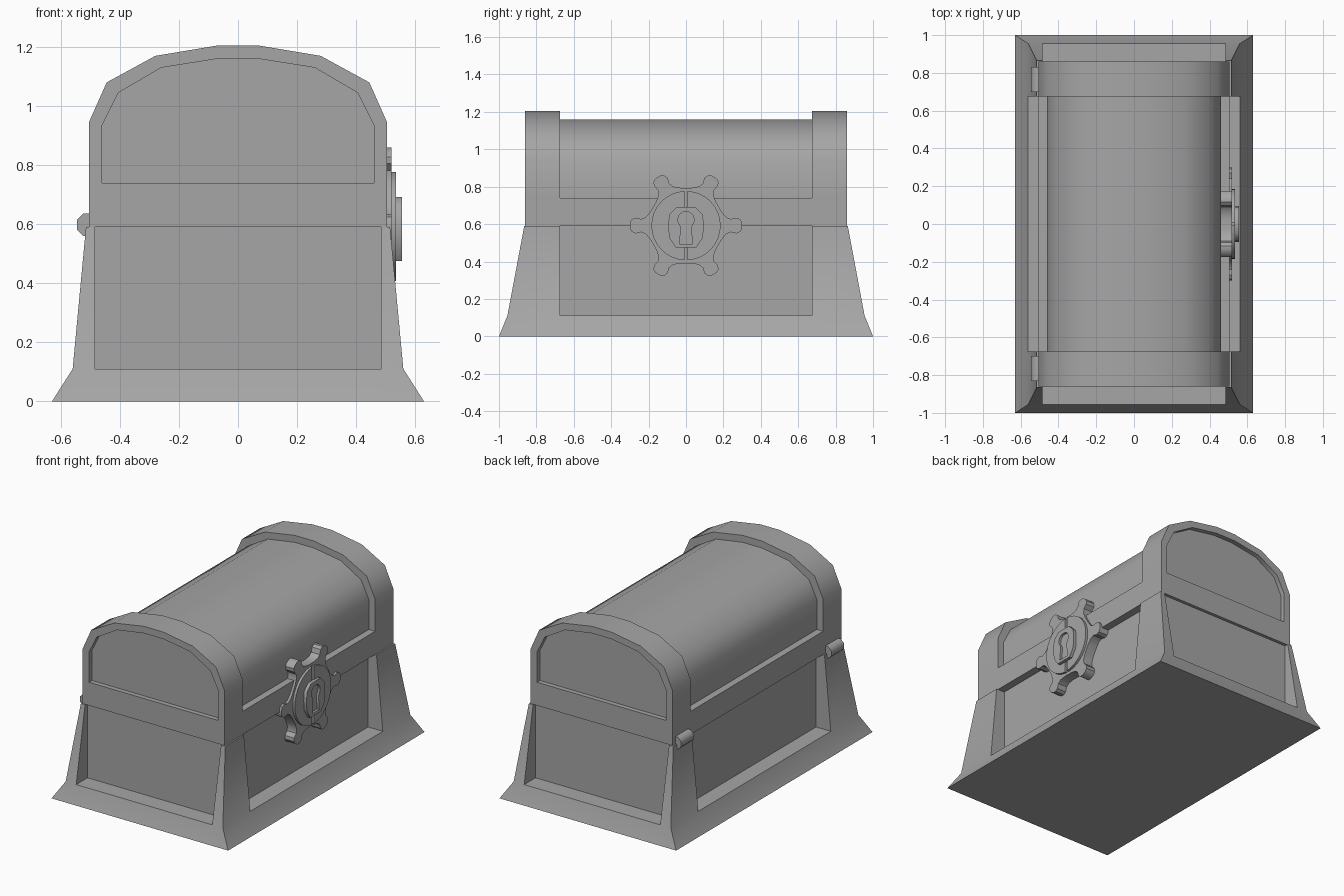
import bpy, bmesh
from math import sin, cos, pi, radians
from mathutils import Vector

cube = bpy.data.objects.get("Cube")
if cube:
    bpy.data.objects.remove(cube, do_unlink=True)

grey = bpy.data.materials.new("plain_grey")
grey.use_nodes = True
grey.diffuse_color = (0.38, 0.38, 0.38, 1)
grey.node_tree.nodes["Principled BSDF"].inputs["Base Color"].default_value = grey.diffuse_color


def loft(name, sections, angle=30):
    """Skin closed loops of equal length, cap both ends, merge repeated points."""
    bm = bmesh.new()
    rings = [[bm.verts.new(p) for p in s] for s in sections]
    n = len(rings[0])
    for a, b in zip(rings, rings[1:]):
        for i in range(n):
            j = (i + 1) % n
            bm.faces.new((a[i], a[j], b[j], b[i]))
    bm.faces.new(rings[0])
    bm.faces.new(rings[-1])
    bmesh.ops.remove_doubles(bm, verts=bm.verts, dist=1e-5)
    bmesh.ops.recalc_face_normals(bm, faces=bm.faces)
    mesh = bpy.data.meshes.new(name)
    bm.to_mesh(mesh)
    bm.free()
    mesh.materials.append(grey)
    ob = bpy.data.objects.new(name, mesh)
    bpy.context.collection.objects.link(ob)
    bpy.ops.object.select_all(action='DESELECT')
    ob.select_set(True)
    bpy.context.view_layer.objects.active = ob
    bpy.ops.object.shade_smooth_by_angle(angle=radians(angle))
    return ob


# Chest body: flared skirt, four corner posts, recessed side panels
PANEL_Y, PANEL_X = 0.675, 0.485


def body_section(z, x, y, recessed):
    px, py = (0.455, 0.84) if recessed else (x, y)
    q = [(px, PANEL_Y), (x, PANEL_Y), (x, y), (PANEL_X, y), (PANEL_X, py)]
    loop = (q + [(-a, b) for a, b in reversed(q)]
            + [(-a, -b) for a, b in q] + [(a, -b) for a, b in reversed(q)])
    return [(a, b, z) for a, b in loop]


loft("chest_body", [
    body_section(0, 0.63, 1, False),
    body_section(0.11, 0.56, 0.955, False),
    body_section(0.11, 0.56, 0.955, True),
    body_section(0.59, 0.515, 0.865, True)])

# Lid: raised end hoops and lower rim around a recessed barrel and end panels
RIM = [(0.505, 0.59), (0.505, 0.74)]
OUTER = [(0.505, 0.74), (0.505, 0.945), (0.445, 1.08), (0.28, 1.17), (0.07, 1.205)]
INNER = [(0.46, 0.74), (0.46, 0.935), (0.405, 1.045), (0.26, 1.13), (0.07, 1.16)]


def lid_section(y, half):
    loop = half + [(-x, z) for x, z in reversed(half)]
    return [(x, y, z) for x, z in loop]


hoop, barrel = RIM + OUTER, RIM + INNER
end_panel = [INNER[0]] * 2 + INNER
loft("chest_lid", [lid_section(y, half) for y, half in (
    (-0.83, end_panel), (-0.86, end_panel), (-0.86, hoop), (-PANEL_Y, hoop),
    (-PANEL_Y, barrel), (PANEL_Y, barrel), (PANEL_Y, hoop), (0.86, hoop),
    (0.86, end_panel), (0.83, end_panel))], 40)

# Hinges: short eight-sided barrels on the rear side
for side, label in ((-1, "front"), (1, "back")):
    ring = [(0.042 * cos((k + 0.5) * pi / 4), 0.042 * sin((k + 0.5) * pi / 4)) for k in range(8)]
    loft("hinge_" + label, [[(-0.507 + a, side * y, 0.598 + b) for a, b in ring]
                            for y in (0.70, 0.83)], 50)

# Lock, laid out in the y-z plane around its centre
LOCK_Z = 0.592


def lock_section(x, outline):
    return [(x, y, LOCK_Z + z) for y, z in outline]


# Six-armed lock plate
arm = [(0.19, -0.075), (0.215, -0.045), (0.24, -0.035), (0.27, -0.042), (0.29, -0.033), (0.3, -0.015)]
arm += [(r, -w) for r, w in reversed(arm)]
star = []
for k in range(6):
    c, s = cos(k * pi / 3), sin(k * pi / 3)
    star += [(r * c - w * s, r * s + w * c) for r, w in arm]
loft("lock_star", [lock_section(x, star) for x in (0.455, 0.52)])

# Round cover in two halves with a narrow gap
for side, label in ((-1, "right"), (1, "left")):
    half = [(side * max(0.008, 0.185 * cos(t)), 0.185 * sin(t))
            for t in [radians(-87.5 + 175 * k / 16) for k in range(17)]]
    loft("lock_cover_" + label, [lock_section(x, half) for x in (0.515, 0.535)])

# Escutcheon with a sunken keyhole
key_half = [(0.036, -0.098), (0.026, -0.01), (0.045, 0.025), (0.038, 0.055), (0.018, 0.072)]
oval_half = [(0.055, -0.117), (0.09, -0.065), (0.095, 0), (0.09, 0.06), (0.05, 0.1)]
key, oval = [h + [(-y, z) for y, z in reversed(h)] for h in (key_half, oval_half)]
loft("lock_escutcheon", [
    lock_section(0.53, oval), lock_section(0.555, oval),
    lock_section(0.555, key), lock_section(0.54, key)], 45)
